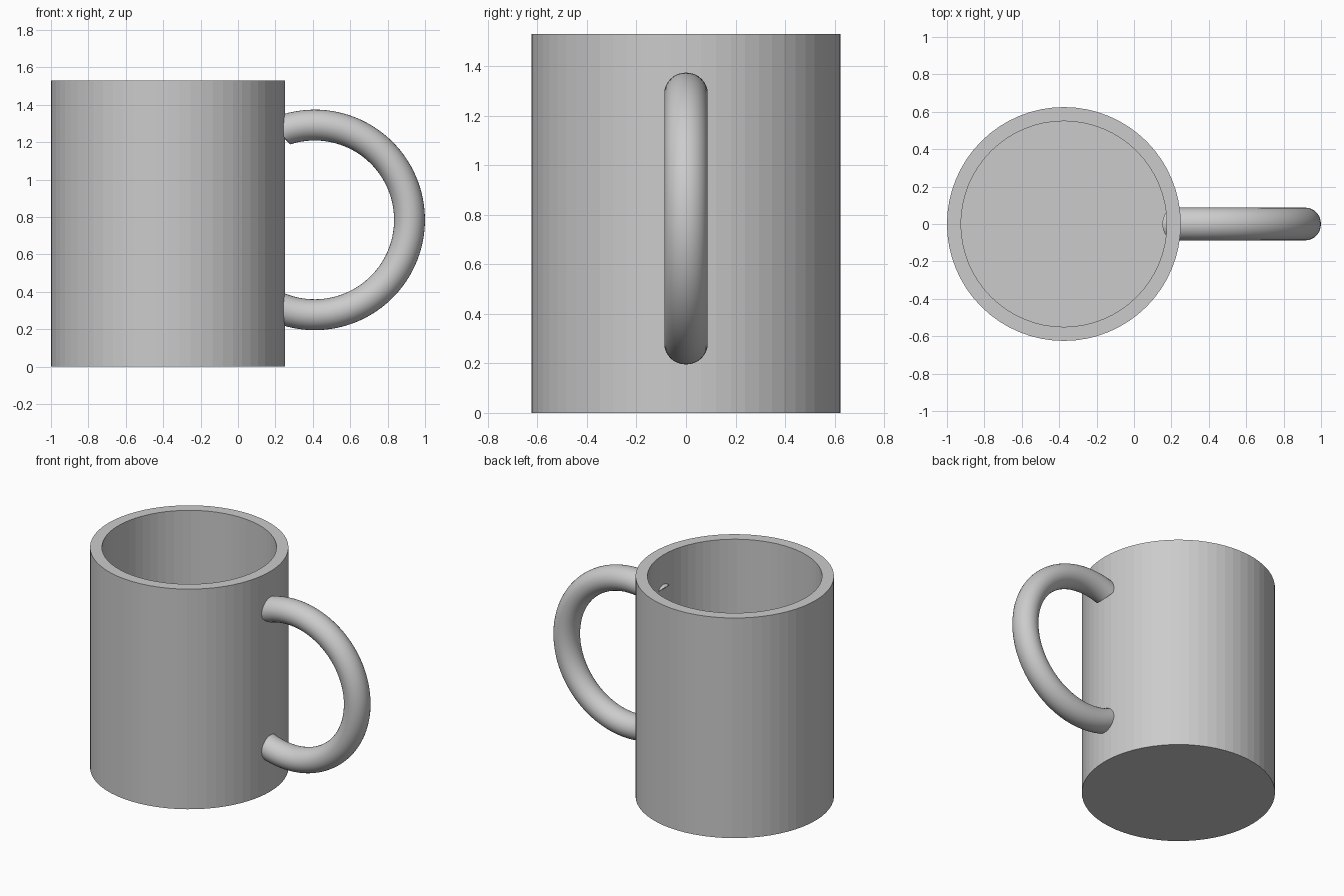
import bpy, bmesh
from math import sin, cos, pi, radians

cube = bpy.data.objects.get("Cube")
if cube:
    bpy.data.objects.remove(cube, do_unlink=True)

grey = bpy.data.materials.new("light_grey")
grey.use_nodes = True
colour = (0.6, 0.6, 0.6, 1)
grey.diffuse_color = colour
grey.node_tree.nodes["Principled BSDF"].inputs["Base Color"].default_value = colour


def make_object(name, bm):
    bmesh.ops.recalc_face_normals(bm, faces=bm.faces)
    mesh = bpy.data.meshes.new(name)
    bm.to_mesh(mesh)
    bm.free()
    mesh.materials.append(grey)
    obj = bpy.data.objects.new(name, mesh)
    bpy.context.collection.objects.link(obj)
    return obj


def skin(bm, rings):
    """Join successive vertex rings with quads and cap both ends."""
    rings = [[bm.verts.new(p) for p in ring] for ring in rings]
    for a, b in zip(rings, rings[1:]):
        for i in range(len(a)):
            j = (i + 1) % len(a)
            bm.faces.new((a[i], a[j], b[j], b[i]))
    bm.faces.new(rings[0])
    bm.faces.new(rings[-1])


# Hollow cup: outer wall, flat rim, inner wall and floor
SIDES, CUP_X = 64, -0.375
profile = [(0.625, 0), (0.625, 1.53), (0.55, 1.53), (0.55, 0.075)]
bm = bmesh.new()
skin(bm, [[(CUP_X + r * cos(2 * pi * i / SIDES), r * sin(2 * pi * i / SIDES), z)
           for i in range(SIDES)] for r, z in profile])
make_object("cup_body", bm)

# Round handle, its upper end cut obliquely and poking through the wall
STEPS, TUBE_SIDES = 72, 32
rings = []
for s in range(STEPS + 1):
    ring = []
    for k in range(TUBE_SIDES):
        a = 2 * pi * k / TUBE_SIDES
        radius = 0.507 + 0.0825 * cos(a)
        start = radians(-22 - 4 * cos(a))
        end = radians(180 + 24)
        t = start + (end - start) * s / STEPS
        ring.append((0.41 + radius * sin(t), 0.0875 * sin(a), 0.785 + radius * cos(t)))
    rings.append(ring)
bm = bmesh.new()
skin(bm, rings)
handle = make_object("handle", bm)
bpy.ops.object.select_all(action="DESELECT")
handle.select_set(True)
bpy.context.view_layer.objects.active = handle
bpy.ops.object.shade_smooth_by_angle(angle=radians(35))
